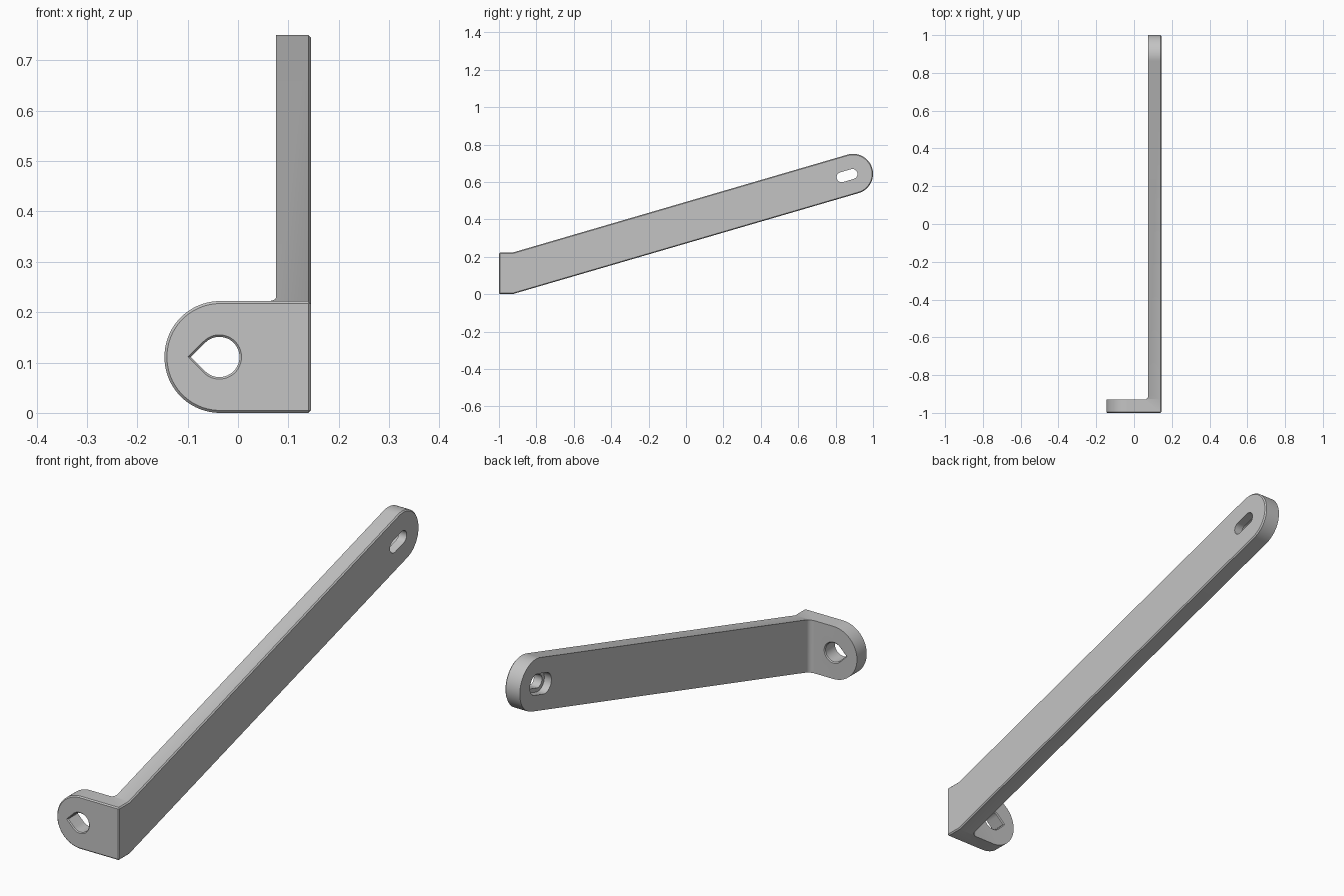
import bpy, bmesh
from math import pi, sin, cos, atan2, radians

cube = bpy.data.objects.get("Cube")
if cube:
    bpy.data.objects.remove(cube, do_unlink=True)

THICK, HALF_H = 0.07, 0.111            # plate thickness, half height of the tab
LEFT, RIGHT = -0.146, 0.145
END_Y, END_Z, END_R = 0.893, 0.643, 0.107
BEND_Y = -0.928
CHAMFER = 0.005
SLOPE = atan2(END_Z - HALF_H, END_Y - BEND_Y)

grey = bpy.data.materials.new("grey")
grey.use_nodes = True
colour = (0.55, 0.55, 0.55, 1)
grey.diffuse_color = colour
grey.node_tree.nodes["Principled BSDF"].inputs["Base Color"].default_value = colour


def arc(cx, cy, r, start, end, n=24):
    return [(cx + r * cos(start + (end - start) * i / n),
             cy + r * sin(start + (end - start) * i / n)) for i in range(n + 1)]


def loft(name, axis, lo, hi, outline, far_outline=None):
    """Solid between two matching outlines lying across the given axis."""
    place = {"X": lambda p, t: (t, p[0], p[1]),
             "Y": lambda p, t: (p[0], t, p[1]),
             "Z": lambda p, t: (p[0], p[1], t)}[axis]
    bm = bmesh.new()
    a = [bm.verts.new(place(p, lo)) for p in outline]
    b = [bm.verts.new(place(p, hi)) for p in far_outline or outline]
    bm.faces.new(a)
    bm.faces.new(b[::-1])
    for i in range(len(a)):
        j = (i + 1) % len(a)
        bm.faces.new((a[i], b[i], b[j], a[j]))
    bmesh.ops.recalc_face_normals(bm, faces=bm.faces[:])
    mesh = bpy.data.meshes.new(name)
    bm.to_mesh(mesh)
    bm.free()
    mesh.materials.append(grey)
    obj = bpy.data.objects.new(name, mesh)
    bpy.context.collection.objects.link(obj)
    return obj


def combine(target, tool, operation):
    mod = target.modifiers.new("combine", "BOOLEAN")
    mod.operation, mod.object, mod.solver = operation, tool, "EXACT"
    bpy.context.view_layer.objects.active = target
    bpy.ops.object.modifier_apply(modifier=mod.name)
    bpy.data.objects.remove(tool, do_unlink=True)


def bevel_edges(obj, test, offset, segments):
    bm = bmesh.new()
    bm.from_mesh(obj.data)
    bmesh.ops.remove_doubles(bm, verts=bm.verts[:], dist=1e-5)
    bm.normal_update()
    edges = [e for e in bm.edges if test(e)]
    bmesh.ops.bevel(bm, geom=edges, offset=offset, offset_type="OFFSET",
                    segments=segments, profile=0.5, affect="EDGES", clamp_overlap=True)
    bm.to_mesh(obj.data)
    bm.free()


# L-shaped plan with a filleted inside corner
inner_x, inner_y, fillet = RIGHT - THICK, -1 + THICK, 0.022
plan = [(LEFT, -1), (RIGHT, -1), (RIGHT, 1.2), (inner_x, 1.2)]
plan += arc(inner_x - fillet, inner_y + fillet, fillet, 0, -pi / 2, 8)
plan += [(LEFT, inner_y)]
bracket = loft("angled_bracket", "Z", -0.2, 1, plan)

# Side outline: level tab, rising arm, round end
side = [(-1.2, 0), (BEND_Y, 0)]
side += arc(END_Y, END_Z, END_R, SLOPE - pi / 2, SLOPE + pi / 2, 32)
side += [(BEND_Y, 2 * HALF_H), (-1.2, 2 * HALF_H)]
combine(bracket, loft("side_outline", "X", -0.3, 0.3, side), "INTERSECT")

# Round end of the tab
bevel_edges(bracket, lambda e: all(abs(v.co.x - LEFT) < 1e-4 for v in e.verts)
            and abs(e.verts[0].co.y - e.verts[1].co.y) > 0.01, HALF_H - 0.0005, 24)


# Chamfer around the front face and the outer face
def outer_rim(e):
    if len(e.link_faces) != 2 or e.calc_face_angle(0) < radians(30):
        return False
    return any(f.normal.y < -0.99 or f.normal.x > 0.99 for f in e.link_faces)


bevel_edges(bracket, outer_rim, CHAMFER, 1)


# Teardrop hole through the tab, eased at both mouths
def teardrop(r):
    return arc(-0.037, HALF_H, r, -0.75 * pi, 0.75 * pi, 32) + [(-0.037 - r * 2 ** 0.5, HALF_H)]


hole, ease = 0.04, 0.004
combine(bracket, loft("hole_cutter", "Y", -1.1, -0.85, teardrop(hole)), "DIFFERENCE")
for face_y, out in ((-1, -1), (inner_y, 1)):
    combine(bracket, loft("hole_ease", "Y", face_y + out * ease, face_y - out * ease,
                          teardrop(hole + 2 * ease), teardrop(hole)), "DIFFERENCE")


# Sloping slot through the arm with a wider pocket on the inner face
def slot(r, reach=0.03):
    cy, cz = 0.861, END_Z - 0.032 * sin(SLOPE) / cos(SLOPE)
    dy, dz = reach * cos(SLOPE), reach * sin(SLOPE)
    return (arc(cy + dy, cz + dz, r, SLOPE - pi / 2, SLOPE + pi / 2, 16)
            + arc(cy - dy, cz - dz, r, SLOPE + pi / 2, SLOPE + 1.5 * pi, 16))


combine(bracket, loft("slot_cutter", "X", 0, 0.3, slot(0.027)), "DIFFERENCE")
combine(bracket, loft("pocket_cutter", "X", 0, inner_x + 0.033, slot(0.043)), "DIFFERENCE")

# Smooth curves, sharp edges
bpy.ops.object.select_all(action="DESELECT")
bracket.select_set(True)
bpy.context.view_layer.objects.active = bracket
bpy.ops.object.shade_smooth_by_angle(angle=radians(25))
